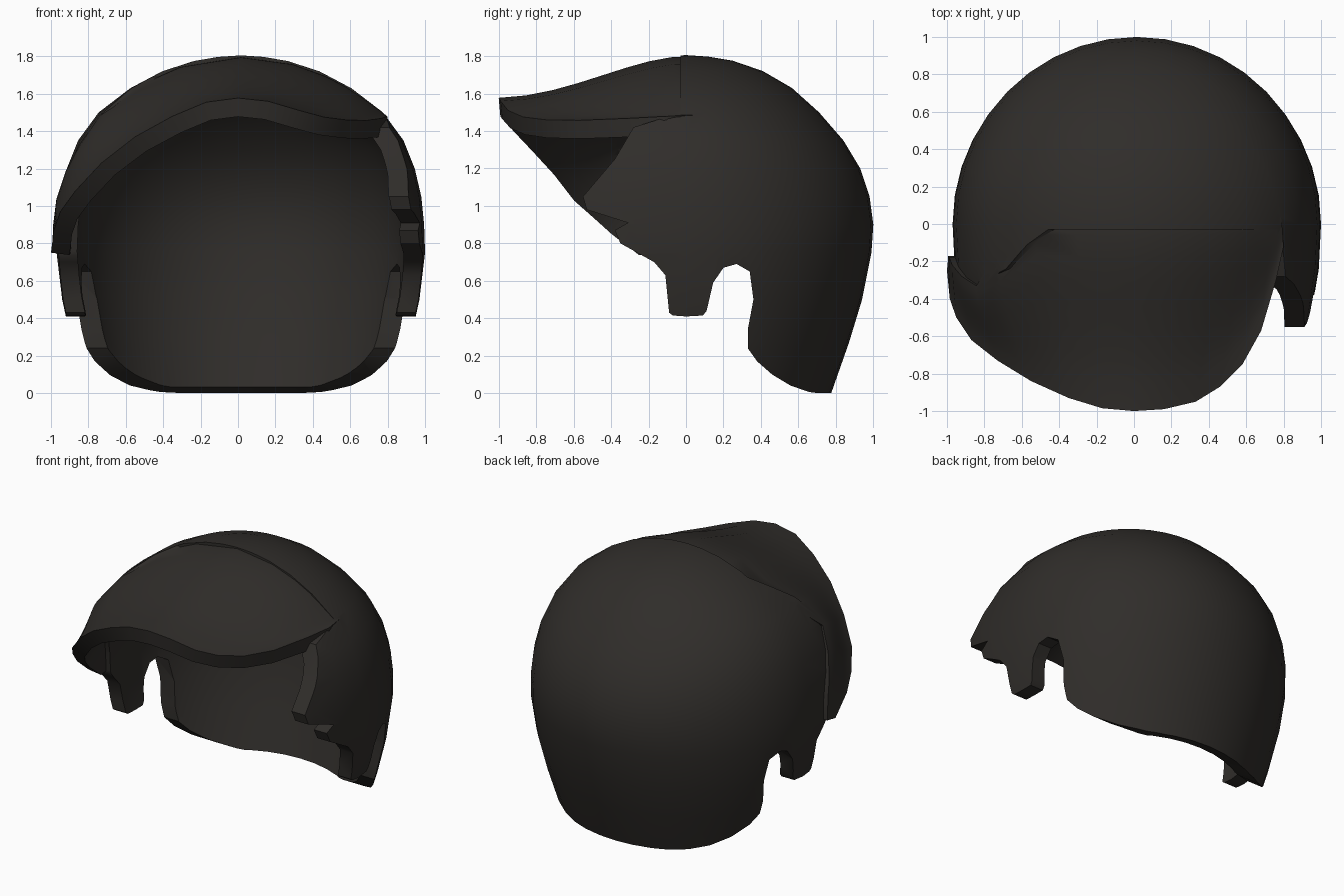
import bpy, bmesh, math
from mathutils import Vector

if "Cube" in bpy.data.objects:
    bpy.data.objects.remove(bpy.data.objects["Cube"])

CX = 0.015          # the cap sits slightly to the right
STRETCH = 1.55      # front half of the cap is longer than the back
WALL = 0.1

# height, half width, depth of the back
PROFILE = [(1.805, 0, 0), (1.797, .12, .12), (1.775, .25, .25), (1.72, .42, .41), (1.63, .59, .565),
           (1.5, .76, .71), (1.35, .87, .84), (1.2, .93, .93), (1.05, .965, .98), (.9, .98, 1.0),
           (.75, .985, .99), (.5, .955, .94), (.27, .905, .87), (0, .83, .775)]

mat = bpy.data.materials.new("dark_hair")
mat.diffuse_color = (0.029, 0.026, 0.023, 1)
mat.use_nodes = True
mat.node_tree.nodes["Principled BSDF"].inputs["Base Color"].default_value = mat.diffuse_color


def make_object(name, bm):
    me = bpy.data.meshes.new(name)
    bm.to_mesh(me)
    bm.free()
    ob = bpy.data.objects.new(name, me)
    bpy.context.collection.objects.link(ob)
    me.materials.append(mat)
    return ob


def radii(z):
    for (z0, x0, y0), (z1, x1, y1) in zip(PROFILE, PROFILE[1:]):
        if z >= z1:
            t = (z0 - z) / (z0 - z1)
            return x0 + (x1 - x0) * t, y0 + (y1 - y0) * t
    return PROFILE[-1][1:]


def cap_point(y, z, side):
    rx, ry = radii(z)
    ry *= STRETCH
    k = math.sqrt(max(0, 1 - (y / ry) ** 2)) if ry > 0 else 0
    return Vector((CX + side * rx * k, y, z))


def apply_all(ob):
    bpy.ops.object.select_all(action='DESELECT')
    bpy.context.view_layer.objects.active = ob
    ob.select_set(True)
    for m in list(ob.modifiers):
        bpy.ops.object.modifier_apply(modifier=m.name)


def add_wall(ob):
    m = ob.modifiers.new("wall", 'SOLIDIFY')
    m.thickness = WALL
    m.offset = -1


def add_boolean(ob, other, operation):
    m = ob.modifiers.new(other.name, 'BOOLEAN')
    m.operation = operation
    m.solver = 'EXACT'
    m.object = other
    return m


# Cap: rings of half ellipses, joined at the crown
N = 40
bm = bmesh.new()
crown = bm.verts.new((CX, 0, PROFILE[0][0]))
rings = []
for z, rx, ry in PROFILE[1:]:
    ring = []
    for k in range(N):
        a = 2 * math.pi * k / N
        c = math.cos(a)
        ring.append(bm.verts.new((CX + rx * math.sin(a), c * ry * (STRETCH if c < 0 else 1), z)))
    rings.append(ring)
for k in range(N):
    n = (k + 1) % N
    bm.faces.new((crown, rings[0][n], rings[0][k]))
    for up, low in zip(rings, rings[1:]):
        bm.faces.new((up[k], up[n], low[n], low[k]))
cap = make_object("hair_cap", bm)
add_wall(cap)

# Side outlines (y, z): sideburn and neck are shared, the temples differ
SIDEBURN = [(-.11, .63), (-.09, .43), (-.07, .415), (0, .41), (.09, .415), (.11, .44), (.145, .59),
            (.2, .67), (.27, .69), (.34, .65), (.36, .5), (.33, .34), (.33, .24), (.38, .17),
            (.46, .1), (.56, .04), (.66, .006), (.8, -.01)]
RIGHT = [(-.03, 1.95), (-.03, 1.475), (-.12, 1.47), (-.28, 1.42), (-.38, 1.25), (-.55, 1.05),
         (-.53, .98), (-.31, .91), (-.38, .87), (-.35, .8), (-.17, .7)]
LEFT = [(-.03, 1.95), (-.03, 1.69), (-.24, 1.53), (-.37, 1.33), (-.32, 1.18), (-.26, 1.03),
        (-.22, .9), (-.2, .74), (-.17, .7)]


def trim(name, temple, x0, x1):
    outline = temple + SIDEBURN + [(.8, -.3), (-1.8, -.3), (-1.8, 1.95)]
    b = bmesh.new()
    f = b.faces.new([b.verts.new((x0, y, z)) for y, z in outline])
    ext = bmesh.ops.extrude_face_region(b, geom=[f])
    bmesh.ops.translate(b, vec=(x1 - x0, 0, 0),
                        verts=[v for v in ext["geom"] if isinstance(v, bmesh.types.BMVert)])
    bmesh.ops.recalc_face_normals(b, faces=b.faces)
    cutter = make_object(name, b)
    cutter.hide_render = True
    add_boolean(cap, cutter, 'DIFFERENCE')
    return cutter


helpers = [trim("right_trim", RIGHT, 0, 1.5), trim("left_trim", LEFT, -1.5, 0.003)]
apply_all(cap)

# Swept fringe: start (y, z) on the cap, outward step, then free edge (x, y, z)
FRINGE = [(-.17, .76, .03, -1, -.25, .75), (-.18, .9, .03, -.985, -.4, .87),
          (-.22, 1.03, .03, -.95, -.5, .97), (-.28, 1.18, .02, -.87, -.62, 1.08),
          (-.33, 1.33, .01, -.73, -.73, 1.23), (-.16, 1.5, -.006, -.55, -.84, 1.37),
          (.05, 1.65, -.006, -.35, -.93, 1.48), (.05, 1.75, -.006, -.17, -.985, 1.555),
          (.03, 1.803, -.006, 0, -1, 1.577), (.05, 1.765, -.006, .16, -.99, 1.56),
          (.05, 1.70, -.006, .33, -.95, 1.51), (.05, 1.64, -.006, .46, -.87, 1.475),
          (.05, 1.585, -.006, .58, -.75, 1.46), (.05, 1.54, -.006, .68, -.57, 1.457),
          (.05, 1.51, -.006, .76, -.3, 1.468), (.05, 1.485, -.006, .8, -.12, 1.478)]
ROWS = 8
bm = bmesh.new()
cols = []
for i, (y, z, step, ex, ey, ez) in enumerate(FRINGE):
    a = cap_point(y, z, -1 if i < 8 else 0 if i == 8 else 1)
    out = Vector((a.x, 0, max(0, a.z - .9))).normalized()
    a += out * step
    e = Vector((ex, ey, ez))
    d = e - a
    p1 = a + Vector((0, -.27 * d.length, 0)) + out * (.02 if step < 0 else 0)
    p2 = e - Vector((d.x, d.y, d.z * .1)) * .38
    col = []
    for j in range(ROWS + 1):
        t = j / ROWS
        s = 1 - t
        col.append(bm.verts.new(a * s**3 + p1 * 3 * s * s * t + p2 * 3 * s * t * t + e * t**3))
    cols.append(col)
for l, r in zip(cols, cols[1:]):
    for j in range(ROWS):
        bm.faces.new((l[j], l[j + 1], r[j + 1], r[j]))
fringe = make_object("fringe", bm)
add_wall(fringe)
apply_all(fringe)

# Merge the fringe into the cap so the surface runs on smoothly
add_boolean(cap, fringe, 'UNION').use_self = True
apply_all(cap)
bpy.ops.object.shade_smooth_by_angle(angle=math.radians(35))
for h in helpers + [fringe]:
    bpy.data.objects.remove(h)
